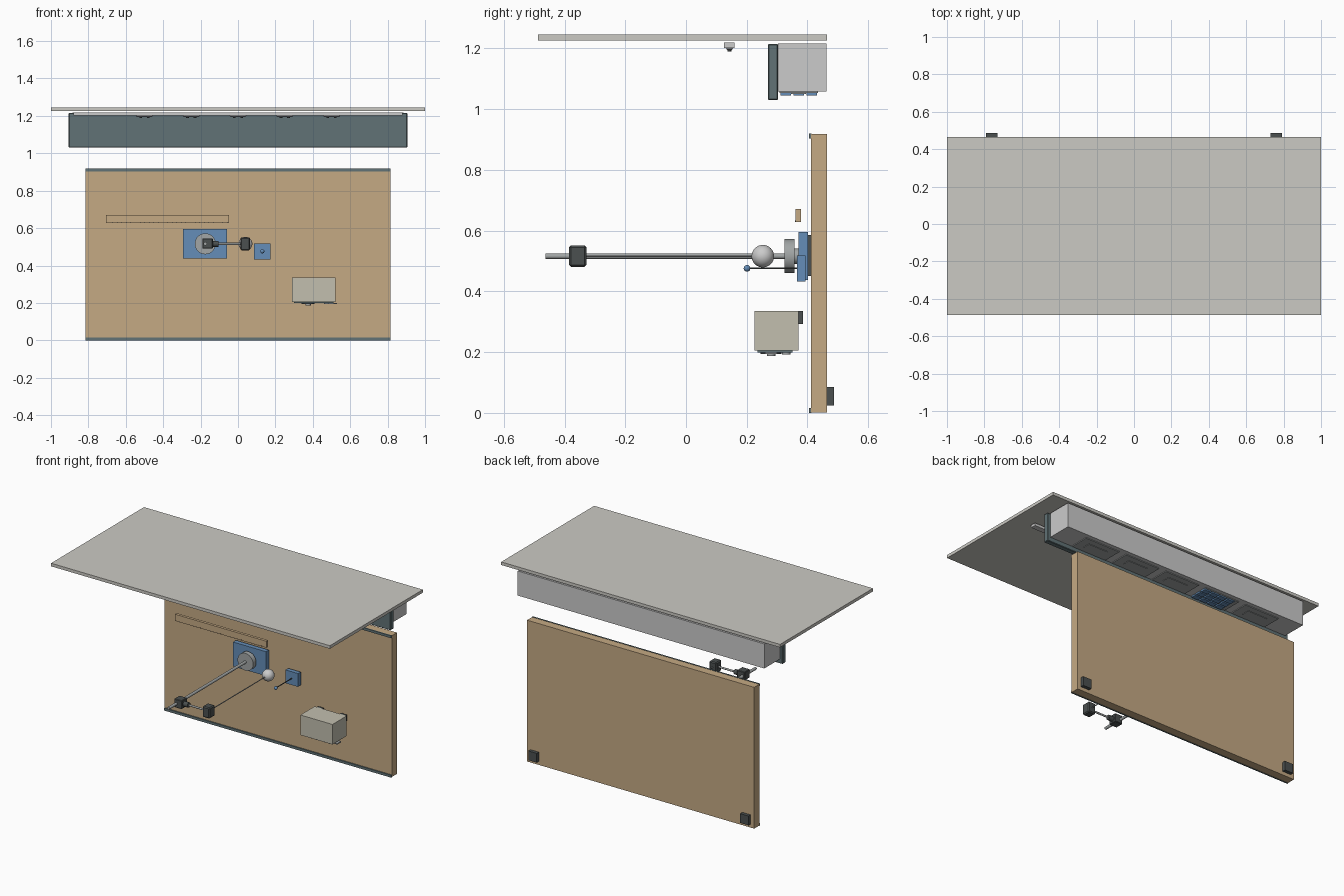
import bpy, math

def mat(name, r, g, b):
    m = bpy.data.materials.new(name)
    m.diffuse_color = (r, g, b, 1)
    return m

TAN = mat("tan", 0.56, 0.40, 0.23)
BLUE = mat("blue", 0.13, 0.27, 0.48)
SLATE = mat("slate", 0.12, 0.17, 0.18)
DARK = mat("dark", 0.07, 0.08, 0.08)
CREAM = mat("cream", 0.60, 0.59, 0.55)
BEIGE = mat("beige", 0.54, 0.52, 0.43)
STEEL = mat("steel", 0.36, 0.38, 0.38)

def finish(o, name, m):
    o.name = name
    if m:
        o.data.materials.append(m)
    return o

def box(name, x0, x1, y0, y1, z0, z1, m=None, bevel=0):
    bpy.ops.mesh.primitive_cube_add(size=1, location=((x0+x1)/2, (y0+y1)/2, (z0+z1)/2))
    o = bpy.context.object
    o.scale = (x1-x0, y1-y0, z1-z0)
    bpy.ops.object.transform_apply(location=False, rotation=False, scale=True)
    if bevel:
        b = o.modifiers.new("bevel", 'BEVEL')
        b.width = bevel
        b.segments = 1
    return finish(o, name, m)

def cyl(name, axis, a, b, u, v, r, m=None, n=24):
    """Cylinder from a to b on an axis; u, v are the other two coordinates in xyz order."""
    c = (a+b)/2
    loc = {'x': (c, u, v), 'y': (u, c, v), 'z': (u, v, c)}[axis]
    rot = {'x': (0, math.pi/2, 0), 'y': (math.pi/2, 0, 0), 'z': (0, 0, 0)}[axis]
    bpy.ops.mesh.primitive_cylinder_add(vertices=n, radius=r, depth=abs(b-a), location=loc, rotation=rot)
    bpy.ops.object.shade_smooth_by_angle()
    return finish(bpy.context.object, name, m)

def ball(name, x, y, z, r, m=None):
    bpy.ops.mesh.primitive_uv_sphere_add(segments=32, ring_count=16, radius=r, location=(x, y, z))
    bpy.ops.object.shade_smooth()
    return finish(bpy.context.object, name, m)

# ceiling slab
box("ceiling_slab", -1, 1, -0.487, 0.465, 1.226, 1.246, CREAM)

# back board with edge trims and rear feet
box("back_board", -0.815, 0.815, 0.412, 0.465, 0.002, 0.918, TAN)
box("bottom_trim", -0.815, 0.815, 0.405, 0.413, 0, 0.016, SLATE)
box("top_trim", -0.815, 0.815, 0.405, 0.413, 0.904, 0.92, SLATE)
for s in (-1, 1):
    box("rear_foot", s*0.76-0.03, s*0.76+0.03, 0.463, 0.487, 0.025, 0.085, DARK)

# overhead housing and its front fascia
box("overhead_housing", -0.885, 0.885, 0.303, 0.462, 1.058, 1.217)
box("fascia", -0.905, 0.905, 0.27, 0.303, 1.03, 1.215, SLATE, 0.003)

# five control plates under the housing, one carrying a blue keypad
for i in range(5):
    x = -0.6 + 0.3*i
    box("control_plate", x-0.125, x+0.125, 0.308, 0.435, 1.053, 1.06, STEEL)
    if i == 1:
        for c in range(4):
            for r in range(3):
                kx, ky = x - 0.07 + 0.058*c, 0.328 + 0.043*r
                box("key", kx-0.024, kx+0.024, ky-0.017, ky+0.017, 1.045, 1.055, BLUE)
    else:
        box("plate_inset", x-0.07, x+0.07, 0.345, 0.395, 1.05, 1.055, STEEL)

# lamp bar with five lens spots
box("lamp_bar", -0.88, 0.88, 0.125, 0.16, 1.202, 1.219)
for i in range(5):
    x = -0.5 + 0.25*i
    box("lamp_lens", x-0.045, x+0.045, 0.132, 0.154, 1.195, 1.204, None, 0.004)
    for dx in (-0.02, 0.02):
        cyl("lamp_spot", 'z', 1.19, 1.197, x+dx, 0.143, 0.007, DARK, 12)

# arm mount: dark backing, blue plate and round flange
box("mount_backing", -0.275, -0.08, 0.4, 0.413, 0.45, 0.585, DARK)
box("mount_plate", -0.295, -0.06, 0.371, 0.401, 0.438, 0.596, BLUE)
cyl("flange_boss", 'y', 0.35, 0.375, -0.175, 0.516, 0.025, STEEL)
cyl("flange", 'y', 0.325, 0.357, -0.175, 0.516, 0.056, STEEL, 40)

# long arm with sliding clamp and cross rod
cyl("arm", 'y', -0.463, 0.33, -0.175, 0.516, 0.009, STEEL)
box("arm_clamp", -0.19, -0.135, -0.384, -0.329, 0.49, 0.545, DARK, 0.003)
cyl("clamp_collar", 'x', -0.135, -0.103, -0.356, 0.516, 0.016, DARK)
cyl("cross_rod", 'x', -0.105, 0.03, -0.356, 0.516, 0.006, STEEL)
box("end_block", 0.013, 0.065, -0.385, -0.328, 0.481, 0.551, DARK, 0.006)
cyl("thin_rod", 'y', -0.33, 0.23, 0.04, 0.516, 0.003, STEEL, 12)
ball("target_ball", 0.04, 0.253, 0.516, 0.037)

# small blue switch with feeler
box("switch_box", 0.085, 0.175, 0.365, 0.393, 0.433, 0.519, BLUE)
cyl("feeler", 'y', 0.2, 0.366, 0.13, 0.476, 0.003, DARK, 12)
ball("feeler_tip", 0.13, 0.201, 0.476, 0.011, BLUE)

# wooden scale with tick marks along its lower edge
box("scale_bar", -0.705, -0.048, 0.36, 0.378, 0.628, 0.671, TAN)
for i in range(27):
    x = -0.695 + 0.0245*i
    box("scale_tick", x-0.001, x+0.001, 0.3594, 0.361, 0.628, 0.634, DARK)

# instrument box with brackets and underside fittings
box("instrument_box", 0.29, 0.52, 0.225, 0.371, 0.205, 0.335, BEIGE)
for x in (0.325, 0.49):
    box("box_bracket", x-0.02, x+0.02, 0.37, 0.386, 0.292, 0.335, DARK)
box("underside_plate", 0.3, 0.51, 0.235, 0.35, 0.199, 0.206, SLATE)
cyl("underside_dial", 'z', 0.194, 0.2, 0.375, 0.28, 0.035, DARK)
cyl("dial_knob", 'z', 0.187, 0.195, 0.375, 0.28, 0.014, STEEL)
cyl("side_knob", 'z', 0.193, 0.2, 0.475, 0.33, 0.014, STEEL)
box("underside_tab", 0.48, 0.53, 0.26, 0.3, 0.194, 0.2, STEEL)
